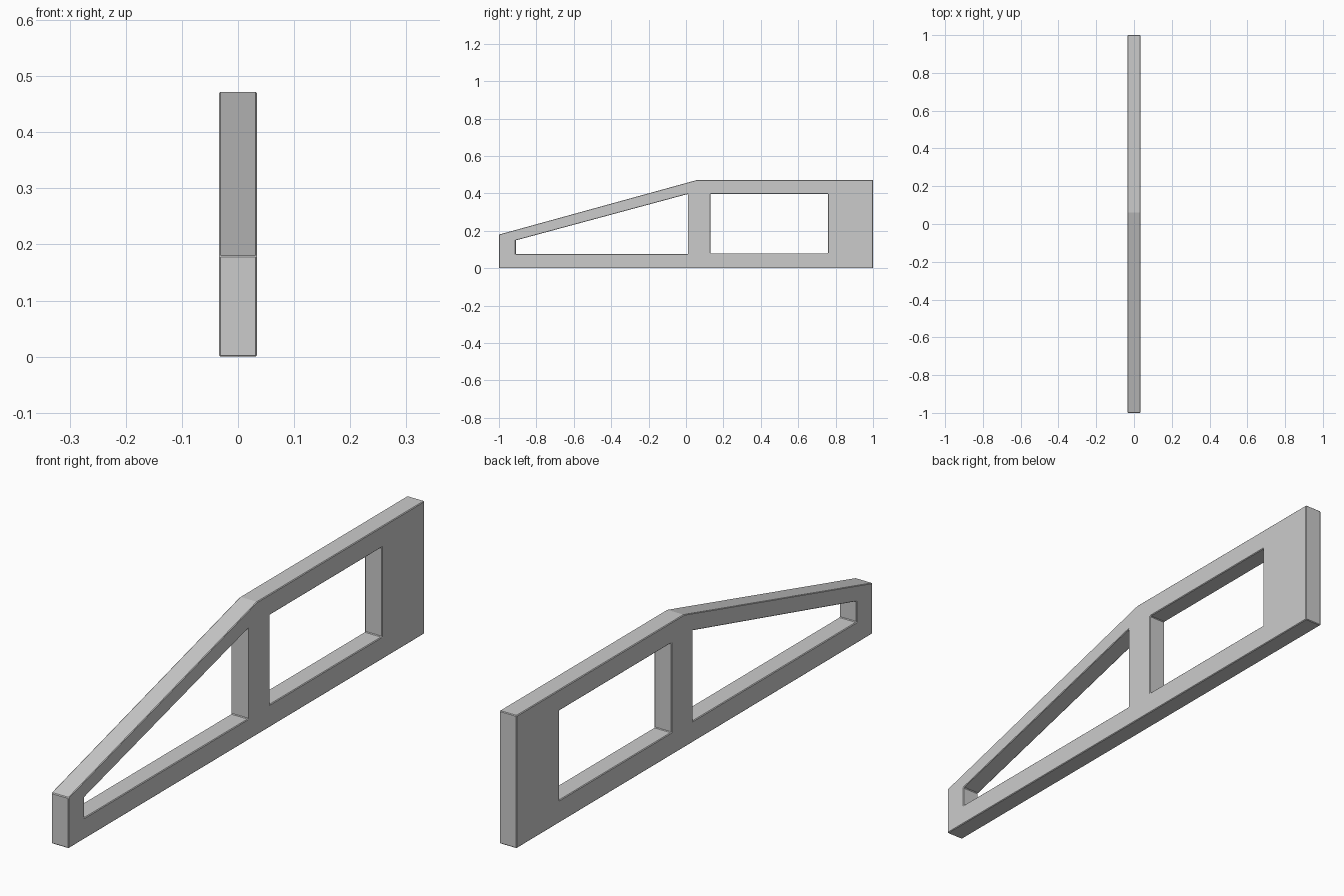
import bpy
import bmesh

old = bpy.data.objects.get("Cube")
if old:
    bpy.data.objects.remove(old, do_unlink=True)

HALF = 0.034
EDGE = 0.004

grey = bpy.data.materials.new("light grey")
grey.use_nodes = True
colour = (0.6, 0.6, 0.6, 1)
grey.diffuse_color = colour
grey.node_tree.nodes["Principled BSDF"].inputs["Base Color"].default_value = colour


def slab(name, profile, half):
    """Extrude a side profile of (y, z) points across x."""
    bm = bmesh.new()
    face = bm.faces.new([bm.verts.new((-half, y, z)) for y, z in profile])
    new = bmesh.ops.extrude_face_region(bm, geom=[face])["geom"]
    bmesh.ops.translate(bm, vec=(2 * half, 0, 0),
                        verts=[v for v in new if isinstance(v, bmesh.types.BMVert)])
    bmesh.ops.recalc_face_normals(bm, faces=bm.faces)
    mesh = bpy.data.meshes.new(name)
    bm.to_mesh(mesh)
    bm.free()
    mesh.materials.append(grey)
    obj = bpy.data.objects.new(name, mesh)
    bpy.context.collection.objects.link(obj)
    return obj


# Bracket plate with a sloping front
plate = slab("bracket_plate",
             [(-1, 0), (1, 0), (1, 0.472), (0.06, 0.472), (-1, 0.18)], HALF)

# Tapered front opening and rectangular rear opening
openings = {
    "front_opening_cutter": [(-0.91, 0.075), (0.01, 0.075), (0.01, 0.397), (-0.91, 0.149)],
    "rear_opening_cutter": [(0.13, 0.08), (0.76, 0.08), (0.76, 0.398), (0.13, 0.398)],
}
for name, profile in openings.items():
    cutter = slab(name, profile, HALF * 2)
    cutter.hide_render = True
    cutter.hide_set(True)
    cut = plate.modifiers.new(name, "BOOLEAN")
    cut.operation = "DIFFERENCE"
    cut.solver = "EXACT"
    cut.object = cutter

# Narrow chamfer along all sharp edges
bevel = plate.modifiers.new("chamfer", "BEVEL")
bevel.width = EDGE
bevel.segments = 1
bevel.limit_method = "ANGLE"
bevel.angle_limit = 0.6
